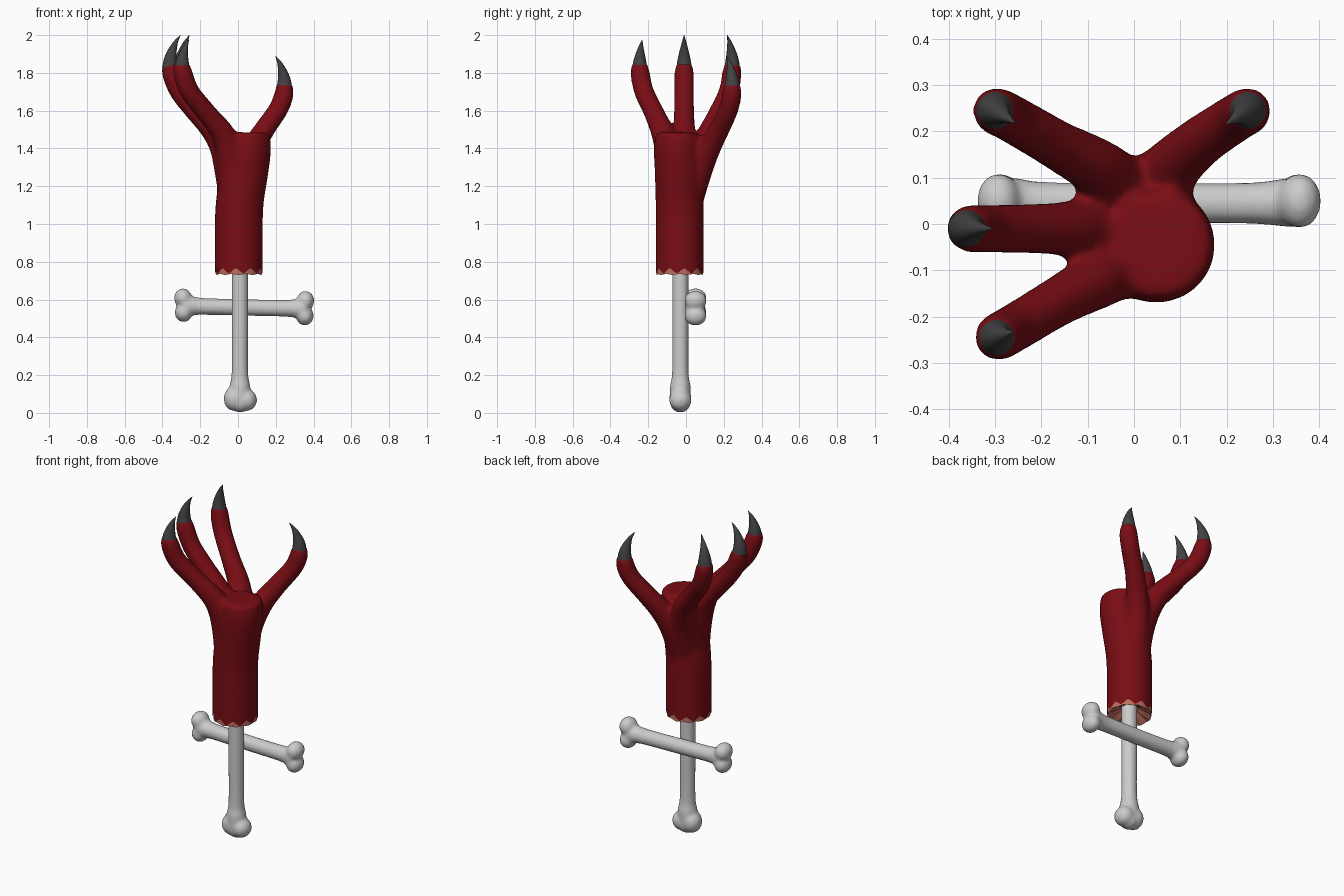
import bpy, bmesh, math
from mathutils import Vector, Matrix

if "Cube" in bpy.data.objects:
    bpy.data.objects.remove(bpy.data.objects["Cube"])


def material(name, color):
    m = bpy.data.materials.new(name)
    m.diffuse_color = (*color, 1)
    m.use_nodes = True
    m.node_tree.nodes["Principled BSDF"].inputs["Base Color"].default_value = m.diffuse_color
    return m


RED = material("red_skin", (0.19, 0.004, 0.007))
FLESH = material("flesh", (0.5, 0.16, 0.11))
DARK = material("dark_claw", (0.055, 0.055, 0.058))


def spline(pts, steps=6):
    """Catmull-Rom through points of (x, y, z, radius)."""
    p = [Vector(q) for q in pts]
    p = [2 * p[0] - p[1]] + p + [2 * p[-1] - p[-2]]
    out = []
    for i in range(1, len(p) - 2):
        a, b, c, d = p[i - 1:i + 3]
        for s in range(steps):
            t = s / steps
            out.append(0.5 * (2 * b + (c - a) * t + (2 * a - 5 * b + 4 * c - d) * t * t
                              + (3 * b - a - 3 * c + d) * t ** 3))
    return out + [p[-2]]


def sweep(bm, pts, sides=24):
    """Closed round tube along a smooth path."""
    path = spline(pts)
    centres = [q.to_3d() for q in path]
    old = (centres[1] - centres[0]).normalized()
    u = old.orthogonal().normalized()
    rings = []
    for i, c in enumerate(centres):
        d = (centres[min(i + 1, len(path) - 1)] - centres[max(i - 1, 0)]).normalized()
        u = old.rotation_difference(d) @ u
        old, v = d, d.cross(u)
        ring = []
        for k in range(sides):
            a = math.tau * k / sides
            ring.append(bm.verts.new(c + (u * math.cos(a) + v * math.sin(a)) * max(path[i][3], 0.001)))
        rings.append(ring)
    for r, s in zip(rings, rings[1:]):
        for k in range(sides):
            n = (k + 1) % sides
            bm.faces.new((r[k], r[n], s[n], s[k]))
    bm.faces.new(rings[0][::-1])
    bm.faces.new(rings[-1])


def ball(bm, c, scale):
    bmesh.ops.create_uvsphere(bm, u_segments=20, v_segments=14, radius=1,
                              matrix=Matrix.Translation(c) @ Matrix.Diagonal((*scale, 1)))


def finish(name, bm, mat=None, smooth=True):
    me = bpy.data.meshes.new(name)
    bm.to_mesh(me)
    bm.free()
    for f in me.polygons:
        f.use_smooth = smooth
    if mat:
        me.materials.append(mat)
    ob = bpy.data.objects.new(name, me)
    bpy.context.collection.objects.link(ob)
    return ob


def fuse(ob, voxel, rounds):
    """Melt overlapping pieces into one smooth skin."""
    r = ob.modifiers.new("fuse", 'REMESH')
    r.mode, r.voxel_size, r.use_smooth_shade = 'VOXEL', voxel, True
    s = ob.modifiers.new("soften", 'SMOOTH')
    s.factor, s.iterations = 0.5, rounds


# Upright bone
bm = bmesh.new()
sweep(bm, [(0.01, -0.03, 0.06, 0.055), (0.01, -0.03, 0.14, 0.055), (0.01, -0.03, 0.22, 0.044),
           (0.01, -0.03, 0.5, 0.044), (0.01, -0.03, 0.9, 0.044)])
ball(bm, (-0.022, -0.03, 0.075), (0.054, 0.06, 0.065))
ball(bm, (0.047, -0.03, 0.068), (0.054, 0.06, 0.058))
ball(bm, (0.012, -0.03, 0.055), (0.05, 0.055, 0.054))
fuse(finish("upright_bone", bm), 0.01, 6)

# Crossing bone
bm = bmesh.new()
sweep(bm, [(-0.29, 0.047, 0.568, 0.055), (-0.25, 0.047, 0.567, 0.052), (-0.19, 0.046, 0.564, 0.045),
           (0.03, 0.045, 0.558, 0.044), (0.25, 0.045, 0.554, 0.045), (0.32, 0.046, 0.553, 0.052),
           (0.355, 0.047, 0.553, 0.055)])
for x, z in ((-0.292, 0.608), (-0.288, 0.532), (0.357, 0.594), (0.354, 0.514)):
    ball(bm, (x, 0.05, z), (0.047, 0.06, 0.052))
fuse(finish("cross_bone", bm), 0.01, 6)

# Forearm with four fingers, fused into one skin
fingers = [
    [(0, -0.04, 1.05, 0.09), (-0.04, -0.02, 1.25, 0.08), (-0.08, -0.01, 1.4, 0.07),
     (-0.14, -0.01, 1.5, 0.06), (-0.22, -0.01, 1.59, 0.055), (-0.31, -0.01, 1.7, 0.053),
     (-0.352, -0.01, 1.8, 0.052), (-0.36, -0.01, 1.85, 0.042)],
    [(-0.01, -0.05, 1.05, 0.09), (-0.03, -0.075, 1.3, 0.08), (-0.07, -0.115, 1.46, 0.065),
     (-0.16, -0.165, 1.58, 0.055), (-0.255, -0.222, 1.7, 0.053), (-0.292, -0.243, 1.8, 0.052),
     (-0.296, -0.245, 1.85, 0.042)],
    [(0, -0.02, 1.05, 0.09), (-0.015, 0.05, 1.3, 0.08), (-0.07, 0.115, 1.46, 0.065),
     (-0.165, 0.17, 1.58, 0.055), (-0.26, 0.225, 1.7, 0.053), (-0.296, 0.243, 1.8, 0.052),
     (-0.30, 0.245, 1.85, 0.042)],
    [(0.01, -0.02, 1.05, 0.09), (0.03, 0.05, 1.25, 0.08), (0.075, 0.115, 1.39, 0.065),
     (0.14, 0.175, 1.5, 0.056), (0.215, 0.226, 1.61, 0.053), (0.244, 0.243, 1.69, 0.052),
     (0.245, 0.245, 1.745, 0.042)],
]
bm = bmesh.new()
sweep(bm, [(0.005, -0.033, 0.6, 0.127), (0.005, -0.033, 0.9, 0.127), (0.008, -0.034, 1.1, 0.127),
           (0.035, -0.04, 1.28, 0.126), (0.05, -0.045, 1.4, 0.125), (0.052, -0.045, 1.485, 0.115)], 40)
for f in fingers:
    sweep(bm, f)
source = finish("hand_source", bm)
fuse(source, 0.012, 14)
skin = bpy.data.meshes.new_from_object(source.evaluated_get(bpy.context.evaluated_depsgraph_get()))
bpy.data.objects.remove(source)

# Cut the wrist open and pull its rim into ragged teeth
bm = bmesh.new()
bm.from_mesh(skin)
bmesh.ops.bisect_plane(bm, geom=bm.verts[:] + bm.edges[:] + bm.faces[:], plane_co=(0, 0, 0.768),
                       plane_no=(0, 0, 1), clear_inner=True)
for v in bm.verts:
    if v.is_boundary:
        a = math.atan2(v.co.y + 0.033, v.co.x - 0.005) / math.tau
        v.co.z -= 0.032 * abs(2 * ((a * 10 + 0.2) % 1) - 1)
finish("hand", bm, RED)

# Torn flesh inside the wrist: flat outer lip, star-shaped inner rim
bm = bmesh.new()
n, rows = 40, []
for row in range(4):
    ring = []
    for k in range(n):
        a = math.tau * k / n
        tooth = abs(2 * ((k / 4) % 1) - 1)
        r, z = ((0.1225, 0.79), (0.1225, 0.73 + 0.006 * tooth), (0.075 + 0.02 * tooth, 0.755),
                (0.03, 0.79))[row]
        ring.append(bm.verts.new((0.005 + r * math.cos(a), -0.033 + r * math.sin(a), z)))
    rows.append(ring)
for r, s in zip(rows, rows[1:]):
    for k in range(n):
        bm.faces.new((r[k], s[k], s[(k + 1) % n], r[(k + 1) % n]))
finish("torn_flesh", bm, FLESH, False)

# Claws: curved cones on the fingertips
claws = [((-0.36, -0.01, 1.825), (-0.305, -0.01, 2.0)), ((-0.296, -0.245, 1.82), (-0.26, -0.232, 1.975)),
         ((-0.30, 0.245, 1.825), (-0.257, 0.218, 2.0)), ((0.246, 0.245, 1.718), (0.198, 0.215, 1.89))]
for i, (b, t) in enumerate(claws):
    b, t = Vector(b), Vector(t)
    flat = Vector((t.x - b.x, t.y - b.y, 0))
    bm = bmesh.new()
    pts = []
    for h, side, r in ((0, 0, 0.042), (0.25, 0.03, 0.035), (0.5, 0.2, 0.025), (0.78, 0.55, 0.012), (1, 1, 0.001)):
        p = b + flat * side + Vector((0, 0, (t.z - b.z) * h))
        pts.append((*p, r))
    sweep(bm, pts, 20)
    finish(f"claw_{i + 1}", bm, DARK)
